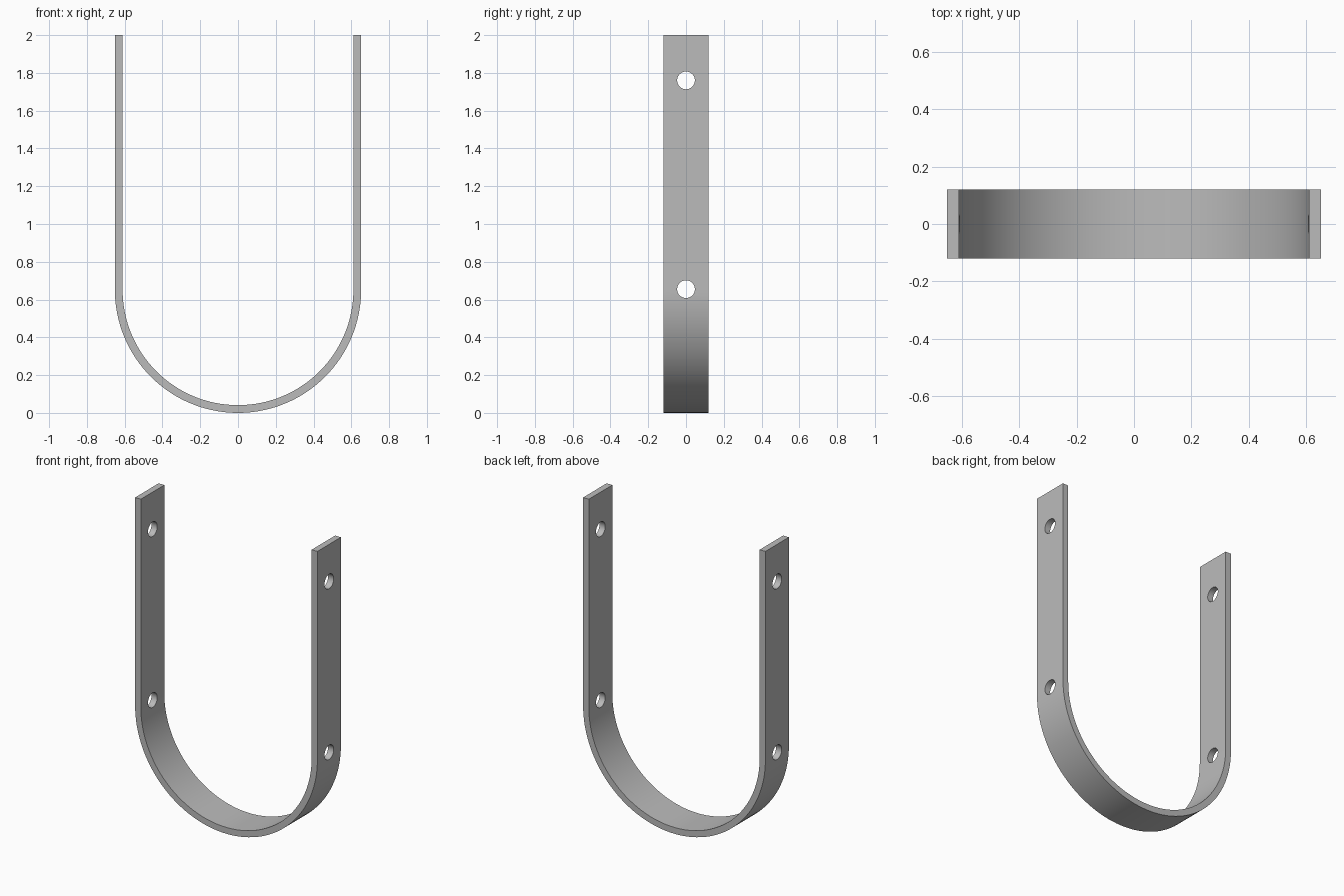
import bpy, bmesh, math

cube = bpy.data.objects.get("Cube")
if cube:
    bpy.data.objects.remove(cube, do_unlink=True)

OUTER, INNER = 0.652, 0.611   # bend radii
HALF_WIDTH = 0.12
HEIGHT = 2.0
HOLE_RADIUS = 0.047
HOLE_HEIGHTS = (0.655, 1.76)
SEGMENTS = 64

steel = bpy.data.materials.new("grey steel")
steel.use_nodes = True
steel.diffuse_color = (0.5, 0.5, 0.5, 1)
steel.node_tree.nodes["Principled BSDF"].inputs["Base Color"].default_value = (0.5, 0.5, 0.5, 1)


def u_path(radius):
    """U-shaped path: left leg top, half circle, right leg top."""
    angles = [math.pi * i / SEGMENTS for i in range(SEGMENTS + 1)]
    arc = [(radius * math.cos(a), OUTER - radius * math.sin(a)) for a in angles]
    return [(radius, HEIGHT)] + arc + [(-radius, HEIGHT)]


# Bent flat strap: front profile as a strip of quads, extruded to its width
bm = bmesh.new()
rows = [[bm.verts.new((x, -HALF_WIDTH, z)) for x, z in u_path(r)] for r in (OUTER, INNER)]
for i in range(len(rows[0]) - 1):
    bm.faces.new((rows[0][i], rows[0][i + 1], rows[1][i + 1], rows[1][i]))
extruded = bmesh.ops.extrude_face_region(bm, geom=bm.faces[:])["geom"]
bmesh.ops.translate(bm, vec=(0, 2 * HALF_WIDTH, 0),
                    verts=[v for v in extruded if isinstance(v, bmesh.types.BMVert)])
bmesh.ops.recalc_face_normals(bm, faces=bm.faces[:])
mesh = bpy.data.meshes.new("u_strap")
bm.to_mesh(mesh)
bm.free()
mesh.materials.append(steel)
strap = bpy.data.objects.new("u_strap", mesh)
bpy.context.collection.objects.link(strap)

# Screw holes: each cutter passes through both legs
for height in HOLE_HEIGHTS:
    bpy.ops.mesh.primitive_cylinder_add(vertices=32, radius=HOLE_RADIUS, depth=2,
                                        location=(0, 0, height), rotation=(0, math.pi / 2, 0))
    cutter = bpy.context.object
    cutter.name = "hole_cutter"
    cutter.hide_render = True
    cutter.data.materials.append(steel)
    bpy.context.view_layer.objects.active = strap
    cut = strap.modifiers.new("screw_hole", 'BOOLEAN')
    cut.operation = 'DIFFERENCE'
    cut.solver = 'EXACT'
    cut.object = cutter
    bpy.ops.object.modifier_apply(modifier=cut.name)
    bpy.data.objects.remove(cutter, do_unlink=True)

# Smooth bend with crisp edges
bpy.ops.object.select_all(action='DESELECT')
strap.select_set(True)
bpy.context.view_layer.objects.active = strap
bpy.ops.object.shade_smooth_by_angle(angle=math.radians(30))
